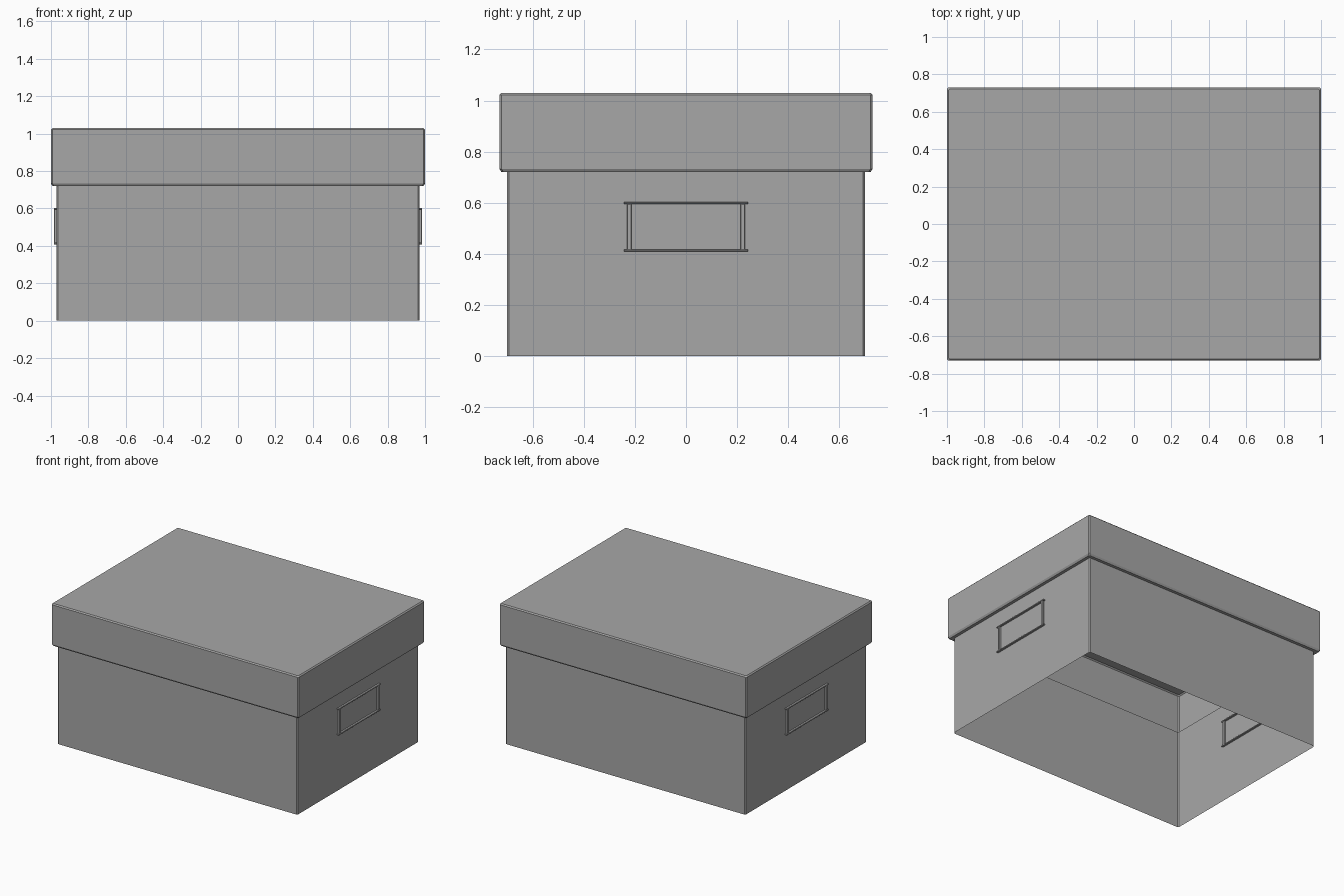
import bpy
import bmesh

cube = bpy.data.objects.get("Cube")
if cube:
    bpy.data.objects.remove(cube, do_unlink=True)

grey = bpy.data.materials.new("card_grey")
grey.use_nodes = True
colour = (0.39, 0.39, 0.39, 1)
grey.diffuse_color = colour
grey.node_tree.nodes["Principled BSDF"].inputs["Base Color"].default_value = colour

BODY_X, BODY_Y = 0.97, 0.70
LID_OUT = 0.03
RIM_Z, TOP_Z = 0.725, 1.03
SOFT = 0.008


def finish(bm, name):
    mesh = bpy.data.meshes.new(name)
    bm.to_mesh(mesh)
    bm.free()
    mesh.materials.append(grey)
    obj = bpy.data.objects.new(name, mesh)
    bpy.context.collection.objects.link(obj)
    return obj


def ring(bm, grow, z):
    """Rectangle with small cut corners, grown outward from the body size."""
    hx, hy = BODY_X + grow, BODY_Y + grow
    cx, cy = hx - SOFT, hy - SOFT
    outline = [(hx, -cy), (hx, cy), (cx, hy), (-cx, hy),
               (-hx, cy), (-hx, -cy), (-cx, -hy), (cx, -hy)]
    return [bm.verts.new((x, y, z)) for x, y in outline]


def shell(name, profile, capped=False):
    """Thin wall lofted through rings of (grow, height)."""
    bm = bmesh.new()
    rings = [ring(bm, grow, z) for grow, z in profile]
    for low, high in zip(rings, rings[1:]):
        for i in range(len(low)):
            j = (i + 1) % len(low)
            bm.faces.new((low[i], low[j], high[j], high[i]))
    if capped:
        bm.faces.new(rings[-1])
    return finish(bm, name)


# Open-bottomed body and overhanging lid
shell("box_body", [(0, 0), (0, RIM_Z)])
shell("box_lid", [
    (0, RIM_Z - 0.005),
    (LID_OUT - SOFT, RIM_Z - 0.005),
    (LID_OUT, RIM_Z + SOFT),
    (LID_OUT, TOP_Z - SOFT),
    (LID_OUT - SOFT, TOP_Z),
], capped=True)


def add_bar(bm, centre, size):
    verts = bmesh.ops.create_cube(bm, size=1)["verts"]
    bmesh.ops.scale(bm, vec=size, verts=verts)
    bmesh.ops.translate(bm, vec=centre, verts=verts)


# Label frame on each end, passing through the thin wall
for side, name in ((1, "left_label_frame"), (-1, "right_label_frame")):
    bm = bmesh.new()
    for z in (0.413, 0.599):
        add_bar(bm, (side * BODY_X, 0, z), (0.03, 0.485, 0.009))
    for y in (-0.222, 0.222):
        add_bar(bm, (side * BODY_X, y, 0.506), (0.026, 0.018, 0.18))
    frame = finish(bm, name)
    bevel = frame.modifiers.new("soft_edges", "BEVEL")
    bevel.width = 0.002
    bevel.segments = 1
